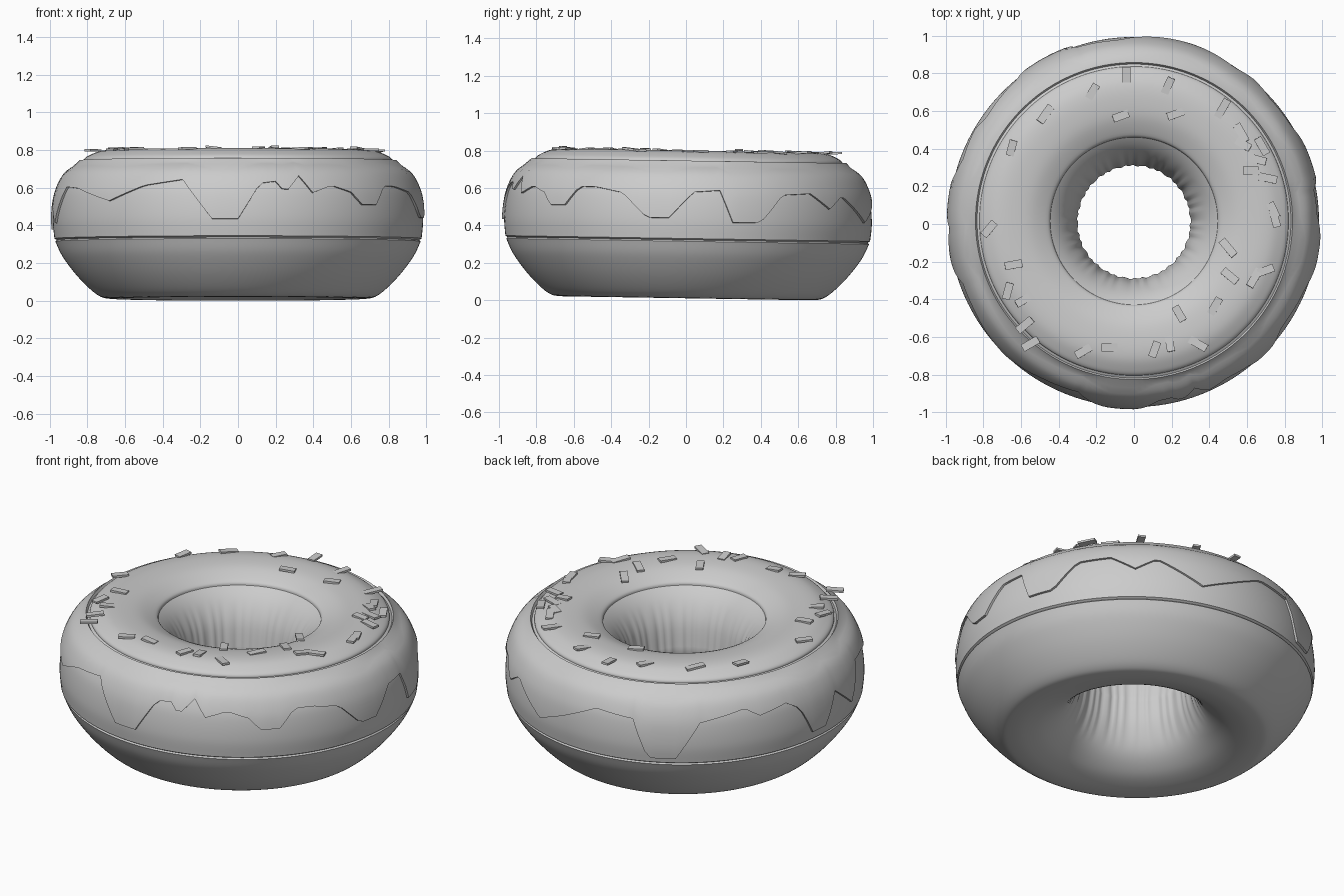
import bpy, bmesh, random
from math import sin, cos, radians, pi, hypot
from mathutils import Matrix, Vector

if "Cube" in bpy.data.objects:
    bpy.data.objects.remove(bpy.data.objects["Cube"])

random.seed(4)
N = 180
# the whole ring leans very slightly backwards
LEAN = Matrix.Translation((0, 0.004, 0)) @ Matrix.Rotation(-0.016, 4, 'X')


def smooth_path(pts, closed, steps=5):
    """Catmull-Rom curve through 2D points."""
    n = len(pts)
    get = (lambda i: Vector(pts[i % n])) if closed else (lambda i: Vector(pts[max(0, min(n - 1, i))]))
    out = []
    for i in range(n if closed else n - 1):
        a, b, c, d = (get(i + k) for k in (-1, 0, 1, 2))
        for s in range(steps):
            t = s / steps
            out.append(0.5 * (2 * b + (c - a) * t + (2 * a - 5 * b + 4 * c - d) * t * t
                              + (3 * b - a - 3 * c + d) * t ** 3))
    if not closed:
        out.append(get(n - 1))
    return out


def revolve(name, section, closed, angle=45):
    """Sweep section(azimuth) -> [(r, z)] around the z axis."""
    bm = bmesh.new()
    rings = []
    for i in range(N):
        a = 2 * pi * i / N
        rings.append([bm.verts.new((r * cos(a), r * sin(a), z)) for r, z in section(a)])
    m = len(rings[0])
    for i in range(N):
        p, q = rings[i], rings[(i + 1) % N]
        for j in range(m if closed else m - 1):
            k = (j + 1) % m
            bm.faces.new((p[j], q[j], q[k], p[k]))
    return finish(name, bm, angle)


def finish(name, bm, angle):
    bmesh.ops.recalc_face_normals(bm, faces=bm.faces)
    bm.transform(LEAN)
    me = bpy.data.meshes.new(name)
    bm.to_mesh(me)
    bm.free()
    ob = bpy.data.objects.new(name, me)
    bpy.context.collection.objects.link(ob)
    bpy.ops.object.select_all(action='DESELECT')
    ob.select_set(True)
    bpy.context.view_layer.objects.active = ob
    bpy.ops.object.shade_smooth_by_angle(angle=radians(angle))
    return ob


def lerp_table(table, x):
    for (x0, y0), (x1, y1) in zip(table, table[1:]):
        if x0 <= x <= x1:
            return y0 + (y1 - y0) * (x - x0) / (x1 - x0)
    return table[-1][1]


# Dough: fat ring with a crease round the middle and a wrinkled hole
lower = smooth_path([(0.30, 0.40), (0.325, 0.26), (0.39, 0.13), (0.49, 0.05), (0.60, 0.015),
                     (0.69, 0.012), (0.74, 0.027), (0.80, 0.075), (0.87, 0.15), (0.935, 0.24),
                     (0.97, 0.315)], False)
upper = smooth_path([(0.975, 0.33), (0.983, 0.42), (0.975, 0.52), (0.955, 0.60), (0.91, 0.68),
                     (0.83, 0.735)], False)
inner = smooth_path([(0.76, 0.77), (0.65, 0.79), (0.55, 0.775), (0.46, 0.735), (0.38, 0.66),
                     (0.325, 0.55), (0.30, 0.40)], False)[:-1]
dough_profile = lower + [Vector((0.962, 0.322))] + upper + inner


def dough_section(a):
    ripple = 0.45 * sin(37 * a) + 0.35 * sin(23 * a + 1) + 0.3 * sin(51 * a + 2)
    for r, z in dough_profile:
        w = max(0, 1 - (r - 0.30) / 0.09)
        yield r + 0.006 * w * ripple, z


revolve("dough_ring", dough_section, True)

# Icing cap on the top
cap = smooth_path([(0.445, 0.725), (0.46, 0.748), (0.55, 0.787), (0.65, 0.80), (0.73, 0.795),
                   (0.79, 0.772), (0.818, 0.752), (0.82, 0.73)], False)
revolve("icing_cap", lambda a: cap, False)

# Dripping icing round the side: (azimuth in degrees, lower edge height)
drips = [(0, .55), (2, .58), (10, .59), (14, .42), (23, .42), (31, .57), (42, .58), (50, .50),
         (57, .57), (72, .43), (82, .50), (95, .60), (108, .58), (113, .36), (122, .36), (130, .57),
         (145, .62), (150, .57), (160, .60), (165, .55), (170, .38), (176, .38), (182, .55),
         (192, .41), (200, .60), (209, .59), (221, .54), (226, .52), (239, .60), (252, .63),
         (256, .55), (262, .42), (270, .42), (277, .61), (282, .62), (285, .56), (290, .65),
         (294, .56), (301, .60), (309, .56), (311, .50), (318, .50), (323, .60), (329, .60),
         (339, .57), (347, .44), (354, .44), (360, .55)]
side = sorted((p.y, p.x) for p in upper)


def drip_section(a):
    low = lerp_table(drips, a * 180 / pi)
    pts = [(0.832, 0.73), (0.842, 0.746)]
    for k in range(1, 13):
        z = 0.735 + (low - 0.735) * k / 12
        pts.append((lerp_table(side, z) + 0.012, z))
    pts.append((lerp_table(side, low) - 0.01, low - 0.004))
    return pts


revolve("icing_drips", drip_section, False)

# Sprinkles: flat chips on the cap (x, y, turn in degrees)
chips = [(-.04, .79, 90), (-.22, .70, 60), (.18, .73, 65), (-.47, .58, 55), (-.07, .57, 20),
         (.22, .58, 20), (-.65, .40, 75), (.47, .61, 60), (.57, .48, 120), (.58, .42, 150),
         (.68, .41, 120), (.65, .34, 165), (.62, .28, 0), (.71, .24, -12), (.74, .07, 115),
         (.75, .02, 105), (.50, -.13, 130), (.70, -.25, 20), (.51, -.28, 140), (.64, -.29, 60),
         (-.77, -.03, 50), (-.64, -.22, 10), (-.67, -.36, 75), (-.59, -.41, 30), (-.58, -.54, 40),
         (-.55, -.64, 30), (-.27, -.68, 30), (-.13, -.66, 0), (.11, -.67, 70), (.24, -.48, 120),
         (.34, -.64, -30), (.43, -.44, 60), (.19, -.64, 100)]
bm = bmesh.new()
surface = sorted((p.x, p.y) for p in cap)
for x, y, turn in chips:
    z = max(0.795, lerp_table(surface, hypot(x, y))) + 0.003
    mat = (Matrix.Translation((x, y - 0.013, z)) @ Matrix.Rotation(radians(turn), 4, 'Z')
           @ Matrix.Rotation(random.uniform(-0.12, 0.12), 4, 'Y')
           @ Matrix.Diagonal((random.uniform(0.08, 0.11), 0.042, 0.012, 1)))
    bmesh.ops.create_cube(bm, size=1, matrix=mat)
finish("sprinkles", bm, 30)
